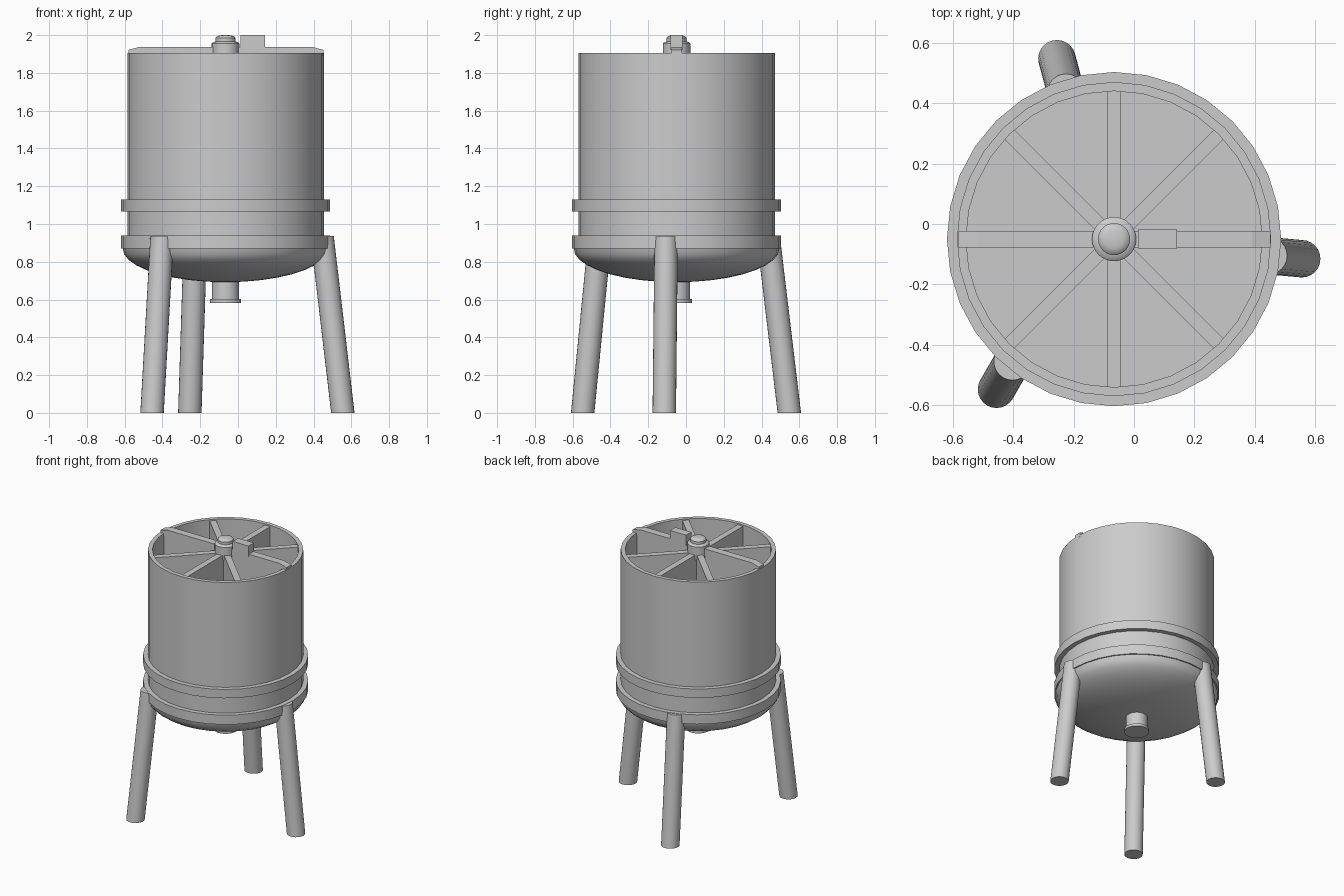
import bpy, bmesh, math
from mathutils import Vector, Matrix

if "Cube" in bpy.data.objects:
    bpy.data.objects.remove(bpy.data.objects["Cube"])

CX, CY = -0.066, -0.05   # tank axis
SIDES = 32


def finish(name, bm, smooth=True):
    bmesh.ops.remove_doubles(bm, verts=bm.verts, dist=1e-5)
    bmesh.ops.recalc_face_normals(bm, faces=bm.faces)
    mesh = bpy.data.meshes.new(name)
    bm.to_mesh(mesh)
    bm.free()
    ob = bpy.data.objects.new(name, mesh)
    bpy.context.collection.objects.link(ob)
    if smooth:
        bpy.ops.object.select_all(action='DESELECT')
        ob.select_set(True)
        bpy.context.view_layer.objects.active = ob
        bpy.ops.object.shade_smooth_by_angle(angle=math.radians(35))
    return ob


def lathe(name, profile, sides=SIDES):
    """Spin an (r, z) profile about the tank axis."""
    bm = bmesh.new()
    verts = [bm.verts.new((CX + r, CY, z)) for r, z in profile]
    edges = [bm.edges.new(p) for p in zip(verts, verts[1:])]
    bmesh.ops.spin(bm, geom=verts + edges, cent=(CX, CY, 0), axis=(0, 0, 1),
                   angle=math.tau, steps=sides, use_duplicate=False)
    bmesh.ops.remove_doubles(bm, verts=bm.verts, dist=1e-5)
    return finish(name, bm)


def extrude_xz(name, outline, width):
    """Extrude an x-z outline along y, centred on the tank axis."""
    bm = bmesh.new()
    face = bm.faces.new([bm.verts.new((x, CY - width / 2, z)) for x, z in outline])
    new = bmesh.ops.extrude_face_region(bm, geom=[face])['geom']
    bmesh.ops.translate(bm, vec=(0, width, 0),
                        verts=[v for v in new if isinstance(v, bmesh.types.BMVert)])
    return finish(name, bm, False)


def rib(name, angle, length, width, z0, z1):
    bm = bmesh.new()
    m = (Matrix.Translation((CX, CY, (z0 + z1) / 2)) @ Matrix.Rotation(angle, 4, 'Z')
         @ Matrix.Translation((length / 2, 0, 0))
         @ Matrix.Diagonal((length, width, z1 - z0, 1)))
    bmesh.ops.create_cube(bm, size=1, matrix=m)
    return finish(name, bm, False)


def leg(name, bottom, top, r=0.062, sides=24):
    """Leaning round leg with level ends."""
    bm = bmesh.new()
    rings = []
    for c in (bottom, top):
        rings.append([bm.verts.new(Vector(c) + Vector((r * math.cos(a), r * math.sin(a), 0)))
                      for a in (math.tau * i / sides for i in range(sides))])
    for i in range(sides):
        j = (i + 1) % sides
        bm.faces.new((rings[0][i], rings[0][j], rings[1][j], rings[1][i]))
    bm.faces.new(rings[0])
    bm.faces.new(rings[1])
    return finish(name, bm)


# open drum with wall thickness and flat floor
lathe("drum", [(0, 0.90), (0.52, 0.90), (0.52, 1.905), (0.49, 1.905), (0.49, 0.945), (0, 0.945)])

# two hoops round the drum
for name, z0, z1 in (("upper_hoop", 1.065, 1.13), ("lower_hoop", 0.87, 0.94)):
    lathe(name, [(0.51, z0), (0.553, z0), (0.553, z1), (0.51, z1), (0.51, z0)])

# dished bottom
dish = [(0, 0.875), (0.545, 0.875)]
dish += [(0.545 * math.cos(a), 0.87 - 0.178 * math.sin(a))
         for a in (math.pi / 2 * i / 9 for i in range(1, 9))]
lathe("dished_bottom", dish + [(0, 0.692)])

# outlet pipe with lip
lathe("outlet", [(0, 0.71), (0.072, 0.71), (0.072, 0.602), (0.083, 0.602), (0.083, 0.583), (0, 0.583)])

# eight divider walls inside the drum
for i in range(8):
    rib(f"divider_{i + 1}", i * math.pi / 4, 0.495, 0.045, 0.94, 1.895)

# cross bar over the rim
extrude_xz("cross_bar", [(-0.58, 1.89), (-0.58, 1.922), (-0.52, 1.938), (0.39, 1.938),
                         (0.452, 1.922), (0.452, 1.89)], 0.055)

# centre hub with cap
lathe("hub", [(0, 1.86), (0.073, 1.86), (0.073, 1.955), (0.064, 1.963), (0.053, 1.966),
              (0.053, 1.985), (0.045, 1.994), (0.03, 1.999), (0, 2.0)])

# drive block on the bar
extrude_xz("drive_block", [(0.013, 1.92), (0.143, 1.92), (0.143, 2.0), (0.013, 2.0)], 0.062)

# three splayed legs
leg("right_leg", (0.555, -0.115, 0), (0.445, -0.105, 0.937))
leg("front_left_leg", (-0.455, -0.547, 0), (-0.402, -0.455, 0.937))
leg("back_leg", (-0.255, 0.547, 0), (-0.225, 0.435, 0.937))
